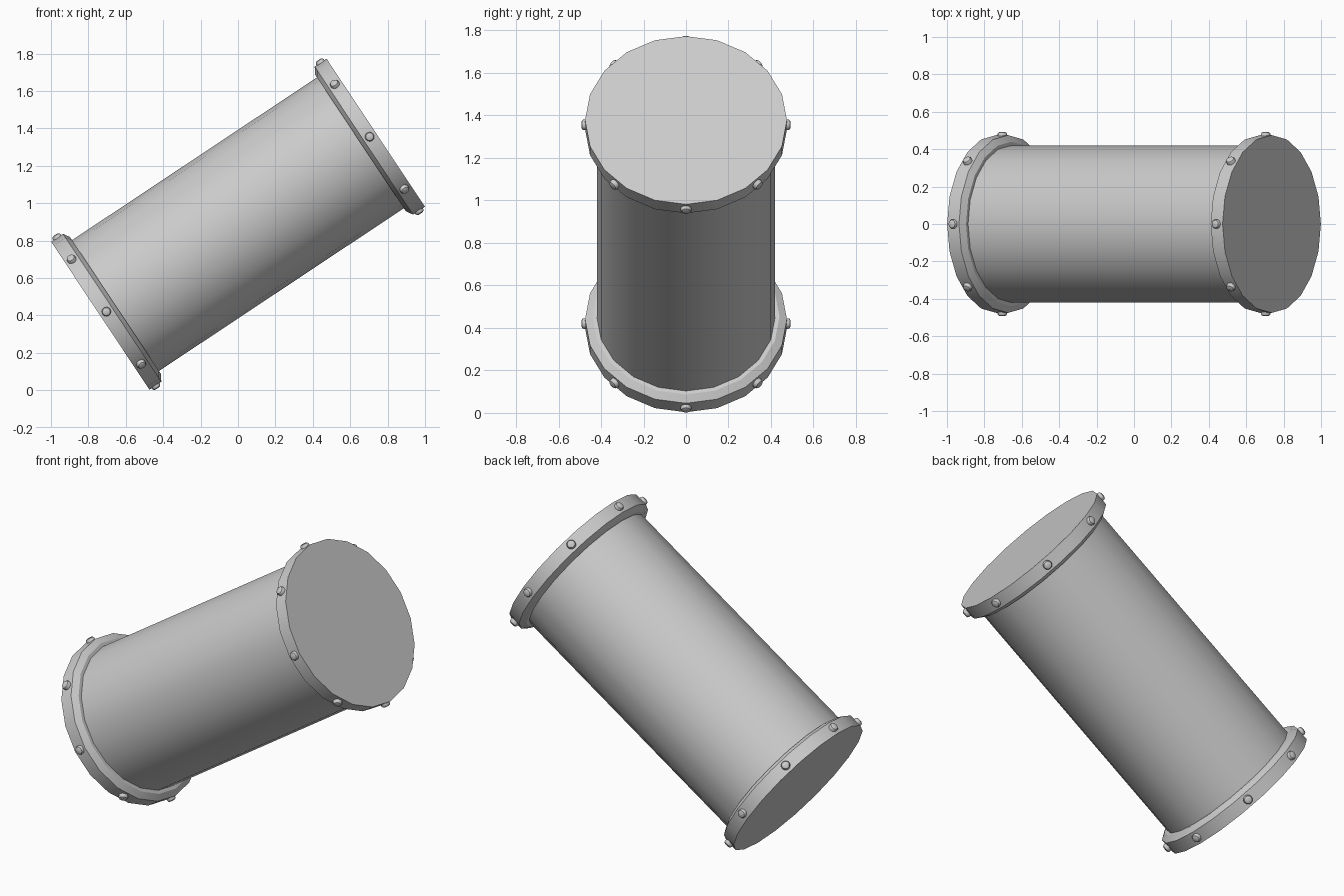
import bpy, bmesh
from math import radians, sin, cos, pi
from mathutils import Matrix

if "Cube" in bpy.data.objects:
    bpy.data.objects.remove(bpy.data.objects["Cube"])

HALF = 0.884          # half length along the axis
RIM = 0.475           # flange radius
# Frame of the tilted drum: local z is the drum axis, local x points down its side
FRAME = Matrix.Translation((0, 0, 0.888)) @ Matrix.Rotation(radians(90 - 33.6), 4, 'Y')


def lathe(name, profile, sides, matrix):
    """Revolve (radius, height) points about z and cap both ends."""
    bm = bmesh.new()
    rings = [[bm.verts.new((r * cos(2 * pi * i / sides), r * sin(2 * pi * i / sides), z))
              for i in range(sides)] for r, z in profile]
    for a, b in zip(rings, rings[1:]):
        for i in range(sides):
            j = (i + 1) % sides
            bm.faces.new((a[i], a[j], b[j], b[i]))
    bm.faces.new(rings[0][::-1])
    bm.faces.new(rings[-1])
    bmesh.ops.recalc_face_normals(bm, faces=bm.faces[:])
    mesh = bpy.data.meshes.new(name)
    bm.to_mesh(mesh)
    bm.free()
    obj = bpy.data.objects.new(name, mesh)
    bpy.context.collection.objects.link(obj)
    obj.matrix_world = matrix
    bpy.ops.object.select_all(action='DESELECT')
    obj.select_set(True)
    bpy.context.view_layer.objects.active = obj
    bpy.ops.object.shade_smooth_by_angle(angle=radians(32))
    return obj


# Main tube
lathe("drum_body", [(0.42, -HALF + 0.05), (0.42, HALF - 0.05)], 20, FRAME)

for end, flip in (("upper", 0), ("lower", pi)):
    side = FRAME @ Matrix.Rotation(flip, 4, 'Y')
    # End flange with a chamfer toward the tube
    lathe(end + "_flange",
          [(0.44, HALF - 0.098), (RIM, HALF - 0.076), (RIM, HALF)], 20, side)
    # Eight domed rivets around the rim
    for k in range(8):
        place = (side @ Matrix.Rotation(k * pi / 4, 4, 'Z')
                 @ Matrix.Translation((RIM - 0.015, 0, HALF - 0.039))
                 @ Matrix.Rotation(pi / 2, 4, 'Y'))
        lathe(f"{end}_rivet_{k + 1}",
              [(0.025, 0), (0.025, 0.022), (0.021, 0.029), (0.012, 0.033)], 12, place)
